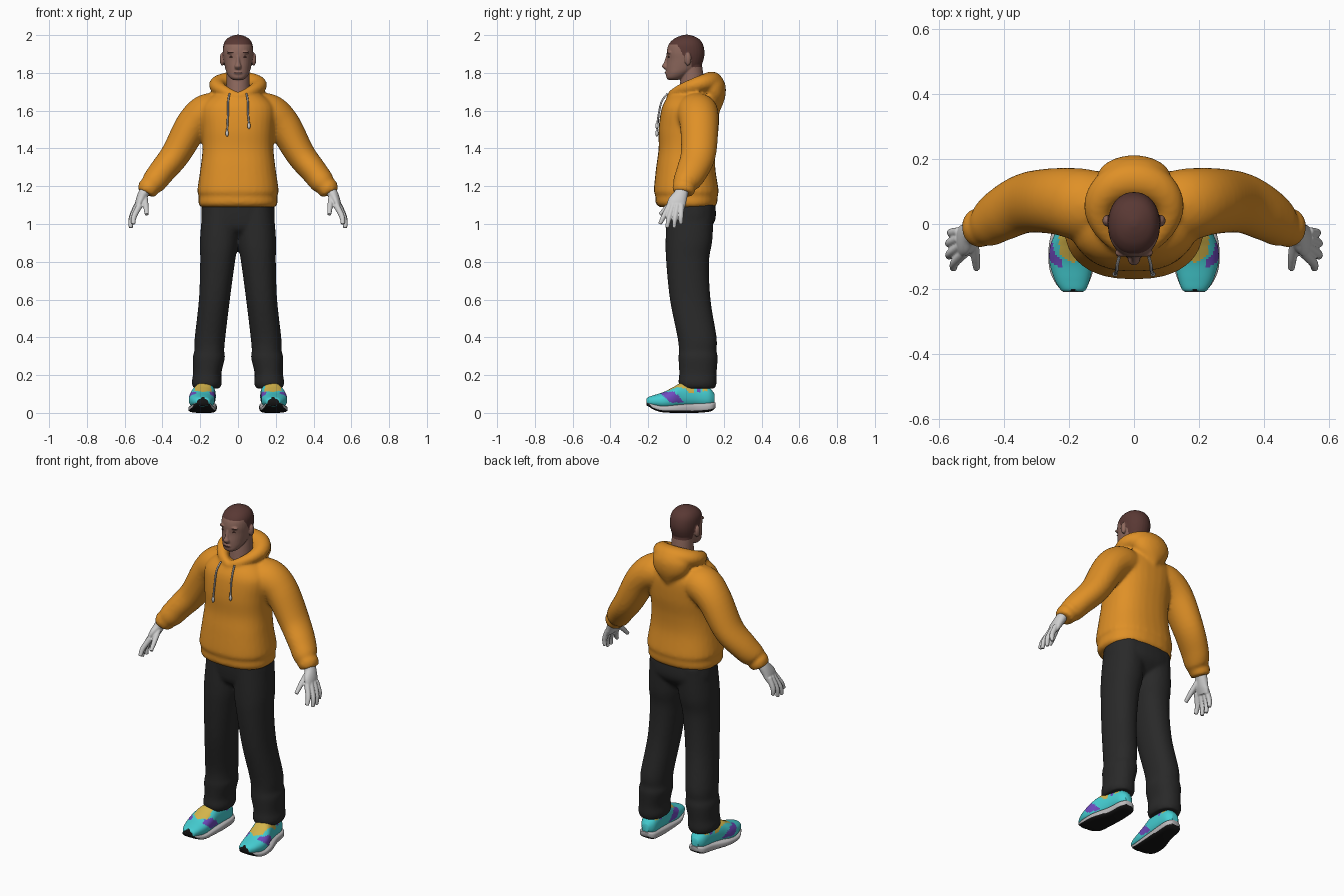
import bpy, bmesh, math
from mathutils import Vector, Matrix

if "Cube" in bpy.data.objects:
    bpy.data.objects.remove(bpy.data.objects["Cube"])
X, Y, Z = Vector((1, 0, 0)), Vector((0, 1, 0)), Vector((0, 0, 1))
SIDES = ((1, "left"), (-1, "right"))


def material(name, *rgb):
    m = bpy.data.materials.new(name)
    m.use_nodes = True
    m.diffuse_color = (*rgb, 1)
    m.node_tree.nodes["Principled BSDF"].inputs["Base Color"].default_value = (*rgb, 1)
    return m


orange = material("orange_fleece", .74, .28, .02)
charcoal = material("charcoal_cloth", .022, .022, .022)
pale = material("pale_grey", .62, .62, .62)
skin = material("brown_skin", .27, .14, .11)
hair = material("dark_brown_hair", .1, .04, .034)
cyan = material("cyan", .06, .62, .65)
purple = material("purple", .16, .07, .52)
yellow = material("yellow", .66, .46, .07)
sole_grey = material("sole_grey", .5, .49, .5)
black = material("black_rubber", .008, .008, .008)


def resample(rings, steps):
    """Catmull-Rom interpolation of ring parameters."""
    out = []
    for i in range(len(rings) - 1):
        p = [rings[max(0, min(len(rings) - 1, i + k))] for k in (-1, 0, 1, 2)]
        for t in (j / steps for j in range(steps)):
            out.append([b + t / 2 * (c - a + t * (2 * a - 5 * b + 4 * c - d + t * (3 * (b - c) + d - a)))
                        for a, b, c, d in zip(*p)])
    return out + [list(rings[-1])]


def loft(bm, rings, frame=None, hint=Y, side=1, power=2, steps=6, sides=32, closed=False):
    """Skin rings (x, y, z, a, b); fixed frame (u, v) or one that follows the path."""
    rings = rings if closed else resample(rings, steps)
    n, loops = len(rings), []
    for i, (x, y, z, a, b) in enumerate(rings):
        if frame:
            u, v = frame
        else:
            lo, hi = (i - 1, (i + 1) % n) if closed else (max(i - 1, 0), min(i + 1, n - 1))
            t = (Vector(rings[hi][:3]) - Vector(rings[lo][:3])).normalized()
            v = (hint - t * hint.dot(t)).normalized()
            u = v.cross(t)
        loop = []
        for k in range(sides):
            c, s = math.cos(math.tau * k / sides), math.sin(math.tau * k / sides)
            co = (Vector((x, y, z)) + u * math.copysign(abs(c) ** (2 / power), c) * a
                  + v * math.copysign(abs(s) ** (2 / power), s) * b)
            loop.append(bm.verts.new((co.x * side, co.y, co.z)))
        loops.append(loop)
    for i in range(n if closed else n - 1):
        p, q = loops[i], loops[(i + 1) % n]
        for k in range(sides):
            m = (k + 1) % sides
            bm.faces.new((p[k], p[m], q[m], q[k]))
    if not closed:
        bm.faces.new(loops[0])
        bm.faces.new(loops[-1])


def stack(bm, rows, power=2, side=1):
    """Upright loft from rows (z, front y, back y, centre x, half width)."""
    loft(bm, [(x, (f + b) / 2, z, w, (b - f) / 2) for z, f, b, x, w in rows], (X, Y), side=side, power=power)


def shoe_part(bm, rows, side, power):
    """Lengthwise loft from rows (y, centre x, half width, bottom z, top z)."""
    loft(bm, [(x, y, (b + t) / 2, w, (t - b) / 2) for y, x, w, b, t in rows],
         (X, Z), side=side, power=power, steps=8, sides=48)


def ball(bm, centre, radii, side=1):
    place = Matrix.Translation((centre[0] * side, *centre[1:])) @ Matrix.Diagonal((*radii, 1))
    bmesh.ops.create_uvsphere(bm, u_segments=16, v_segments=10, radius=1, matrix=place)


def build(name, bm, mats, voxel=0, smooth=4, rule=None):
    """Make the object, fuse its volumes if voxel is set, and colour faces by a rule."""
    bmesh.ops.recalc_face_normals(bm, faces=bm.faces)
    me = bpy.data.meshes.new(name)
    bm.to_mesh(me)
    bm.free()
    ob = bpy.data.objects.new(name, me)
    bpy.context.collection.objects.link(ob)
    if voxel:
        r = ob.modifiers.new("Fuse", 'REMESH')
        r.mode, r.voxel_size = 'VOXEL', voxel
        s = ob.modifiers.new("Relax", 'SMOOTH')
        s.factor, s.iterations = .5, smooth
        bpy.context.view_layer.update()
        me = bpy.data.meshes.new_from_object(ob.evaluated_get(bpy.context.evaluated_depsgraph_get()))
        ob.modifiers.clear()
        ob.data = me
    for m in mats:
        me.materials.append(m)
    me.shade_smooth()
    me.set_sharp_from_angle(angle=math.radians(50))
    for p in me.polygons:
        p.material_index = mats.index(rule(p.center, p.normal)) if rule else 0


# Hoodie: body, sleeves, V-necked hood rim and hanging hood
bm = bmesh.new()
stack(bm, [(1.09, -.14, .15, 0, .198), (1.11, -.16, .165, 0, .21), (1.15, -.162, .168, 0, .208),
           (1.18, -.17, .172, 0, .215), (1.3, -.158, .155, 0, .198), (1.4, -.145, .158, 0, .188),
           (1.5, -.145, .172, 0, .192), (1.6, -.132, .175, 0, .2), (1.65, -.112, .162, 0, .175),
           (1.69, -.08, .13, 0, .12)], power=2.4)
for s, name in SIDES:
    loft(bm, [(.07, .05, 1.6, .085, .1), (.16, .06, 1.59, .1, .11), (.24, .07, 1.525, .09, .102),
              (.33, .065, 1.37, .078, .093), (.405, .03, 1.275, .07, .083), (.447, 0, 1.22, .065, .07),
              (.463, -.005, 1.2, .053, .058), (.473, -.01, 1.19, .058, .062), (.487, -.015, 1.162, .048, .054)],
         side=s)
rim = []
for t in (math.tau * k / 48 for k in range(48)):
    c = (1 - math.cos(t)) / 2
    rim.append((.108 * math.sin(t) * (.75 + .5 * c * (2 - c) / 1.5), -.078 + .213 * c, 1.672 + .085 * c ** .6,
                .024 + .034 * c, .026 + .024 * c))
loft(bm, rim, hint=Z, closed=True)
stack(bm, [(1.77, .08, .195, 0, .09), (1.73, .06, .21, 0, .115), (1.67, .08, .207, 0, .1),
           (1.6, .1, .182, 0, .03)])
build("hoodie", bm, [orange], .01)

# Drawstrings with pale tips
for (s, name), drop in zip(SIDES, (0, -.04)):
    bm = bmesh.new()
    loft(bm, [(.045, -.098, 1.69, .005, .005), (.052, -.128, 1.65, .005, .005),
              (.053, -.143, 1.59, .005, .005), (.058, -.153, 1.53 + drop, .005, .005)], side=s, sides=10)
    build(name + "_drawstring", bm, [sole_grey])
    bm = bmesh.new()
    ball(bm, (.058, -.154, 1.52 + drop), (.008, .008, .018), s)
    build(name + "_drawstring_tip", bm, [pale])

# Trousers
bm = bmesh.new()
stack(bm, [(.93, -.04, .07, 0, .1), (.97, -.09, .12, 0, .17), (1.03, -.105, .157, 0, .195),
           (1.13, -.11, .152, 0, .19)], 2.4)
for s, name in SIDES:
    stack(bm, [(.13, -.03, .155, .165, .07), (.16, -.04, .162, .165, .08), (.21, -.036, .162, .163, .075),
               (.29, -.04, .168, .155, .085), (.33, -.038, .162, .152, .079), (.4, -.045, .162, .148, .081),
               (.6, -.085, .13, .125, .082), (.8, -.105, .122, .108, .092), (.92, -.108, .14, .099, .102),
               (1.1, -.1, .147, .09, .097)], 2.2, s)
build("trousers", bm, [charcoal], .01)

# Hands: palm, four fingers and thumb
fingers = [((.52, -.088, 1.1), (.55, -.118, 1.04), (.555, -.138, 1.0)),
           ((.53, -.068, 1.1), (.563, -.09, 1.03), (.568, -.1, .98)),
           ((.535, -.045, 1.1), (.565, -.058, 1.03), (.565, -.063, .98)),
           ((.535, -.024, 1.1), (.56, -.027, 1.04), (.558, -.027, 1.0)),
           ((.495, -.05, 1.14), (.487, -.1, 1.09), (.483, -.138, 1.05))]
for s, name in SIDES:
    bm = bmesh.new()
    loft(bm, [(.482, -.015, 1.2, .028, .034), (.503, -.028, 1.155, .028, .038),
              (.52, -.048, 1.115, .024, .049), (.534, -.056, 1.08, .015, .046)], side=s)
    for base, mid, tip in fingers:
        loft(bm, [(*base, .017, .015), (*mid, .0145, .0135), (*tip, .011, .01)], side=s, sides=14)
    build(name + "_hand", bm, [pale], .004, 2)


# Head with neck, nose, ears and cropped hair
def head_colour(c, n):
    steps = ((-.045, 1.95), (0, 1.95 - (c.y + .045) * 1.9), (.03, 1.87), (1, 1.83))
    line = next(z for y, z in steps if c.y < y)
    return hair if c.z > line and abs(c.x) < .083 else skin


bm = bmesh.new()
stack(bm, [(1.762, -.092, -.045, 0, .024), (1.775, -.104, -.01, 0, .044), (1.8, -.105, .03, 0, .06),
           (1.83, -.105, .075, 0, .069), (1.87, -.101, .093, 0, .076), (1.91, -.102, .098, 0, .08),
           (1.95, -.092, .09, 0, .077), (1.977, -.068, .072, 0, .062), (1.993, -.038, .044, 0, .038),
           (2.002, -.008, .014, 0, .01)], 2.15)
stack(bm, [(1.64, -.045, .09, 0, .068), (1.72, -.035, .1, 0, .063), (1.84, -.02, .085, 0, .06)])
loft(bm, [(0, -.092, 1.893, .009, .012), (0, -.103, 1.855, .011, .014), (0, -.109, 1.835, .018, .019),
          (0, -.1, 1.818, .015, .012)], (X, Y))
ball(bm, (0, -.1, 1.8), (.024, .012, .011))
for s, name in SIDES:
    ball(bm, (.083, .01, 1.873), (.014, .018, .035), s)
    ball(bm, (.034, -.088, 1.908), (.025, .013, .009), s)
build("head", bm, [skin, hair], .004, 3, head_colour)

# Facial details
bm = bmesh.new()
ball(bm, (0, -.11, 1.8), (.02, .004, .0018))
build("mouth_line", bm, [hair])
for s, name in SIDES:
    bm = bmesh.new()
    ball(bm, (.034, -.091, 1.885), (.012, .005, .0045), s)
    build(name + "_eye", bm, [hair])
    bm = bmesh.new()
    ball(bm, (.035, -.0965, 1.908), (.019, .004, .0035), s)
    build(name + "_eyebrow", bm, [hair])


# Running shoes: patterned upper and thick sole with dark tread
def upper_colour(c, n):
    off = abs(abs(c.x) - .186)
    if n.y < -.5 and c.y < -.18 and c.z < .092 - off * 1.4:
        return black
    if c.z > .1 and c.y > -.118 + off * .6 and c.y < .04 and off < .044:
        return yellow
    if .115 < c.z < .135 and .085 < c.y < .11:
        return yellow
    wing = .055 < c.z < .112 and -.1 < c.y + (c.z - .07) < -.02 and off > .035
    return purple if wing or (.055 < c.y < .075 and c.z > .11) else cyan


def sole_colour(c, n):
    return black if n.z < -.45 or (n.y < -.6 and c.y < -.18) else sole_grey


for s, name in SIDES:
    bm = bmesh.new()
    shoe_part(bm, [(.152, .165, .022, .05, .1), (.12, .165, .045, .03, .135), (.05, .17, .052, .03, .155),
                   (-.02, .18, .06, .025, .16), (-.07, .19, .068, .02, .135), (-.12, .192, .067, .02, .11),
                   (-.17, .19, .054, .03, .094), (-.2, .187, .04, .035, .084), (-.208, .187, .03, .04, .075)],
              s, 2.3)
    build(name + "_shoe_upper", bm, [cyan, yellow, purple, black], rule=upper_colour)
    bm = bmesh.new()
    shoe_part(bm, [(.157, .165, .025, .028, .055), (.13, .165, .05, .008, .056), (.05, .17, .057, 0, .052),
                   (-.05, .188, .071, 0, .045), (-.13, .192, .069, .004, .04), (-.18, .19, .052, .022, .05),
                   (-.209, .187, .03, .045, .062)], s, 3.2)
    build(name + "_shoe_sole", bm, [sole_grey, black], rule=sole_colour)
